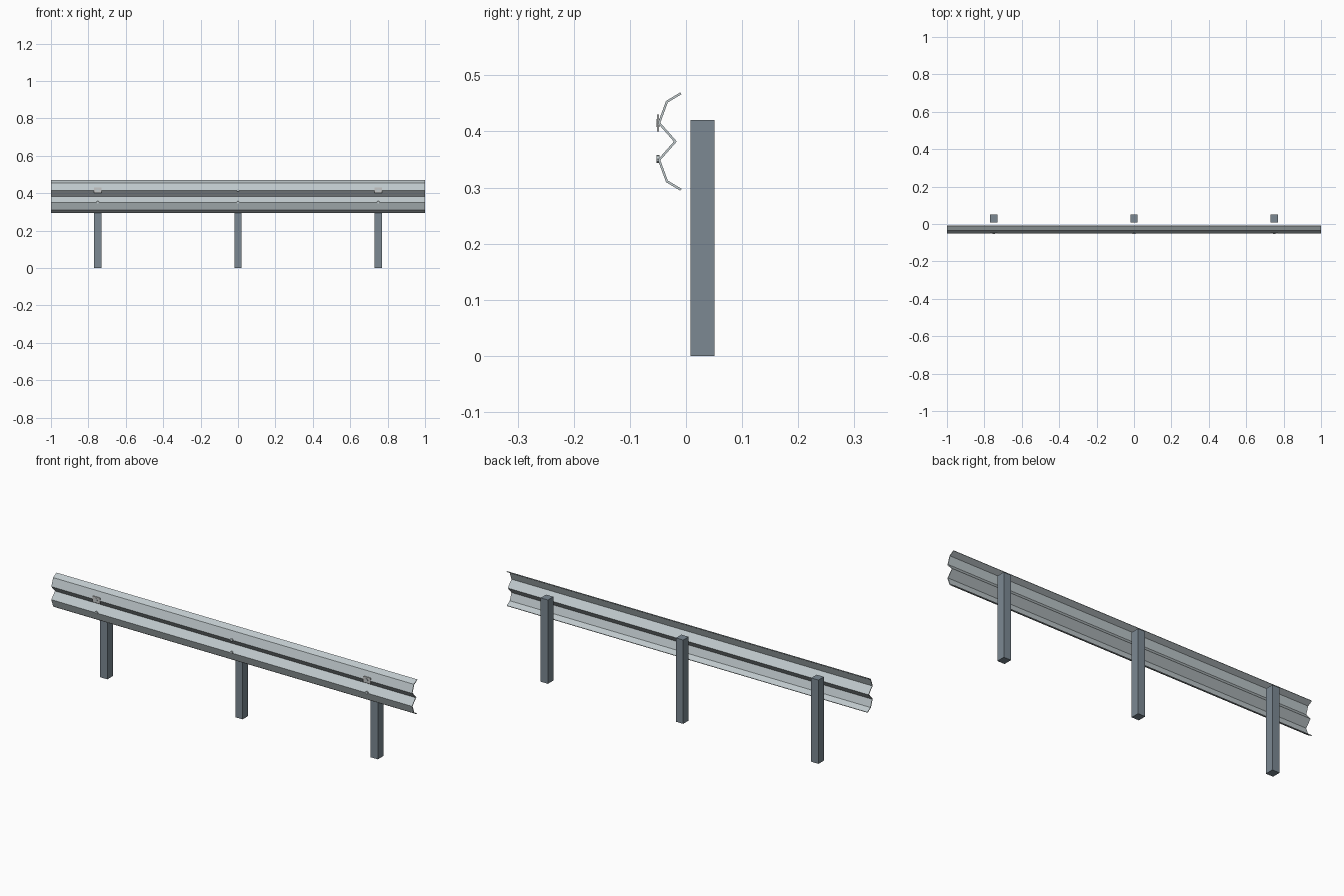
import bpy
import bmesh
from math import pi
from mathutils import Vector

cube = bpy.data.objects.get("Cube")
if cube:
    bpy.data.objects.remove(cube, do_unlink=True)


def material(name, colour):
    mat = bpy.data.materials.new(name)
    mat.use_nodes = True
    mat.diffuse_color = (*colour, 1)
    mat.node_tree.nodes["Principled BSDF"].inputs["Base Color"].default_value = (*colour, 1)
    return mat


steel = material("galvanised steel", (0.52, 0.58, 0.60))
post_grey = material("post blue grey", (0.20, 0.25, 0.29))
plate_grey = material("plate pale grey", (0.55, 0.56, 0.56))


def finish(name, bm, mat):
    bmesh.ops.recalc_face_normals(bm, faces=bm.faces)
    mesh = bpy.data.meshes.new(name)
    bm.to_mesh(mesh)
    bm.free()
    mesh.materials.append(mat)
    obj = bpy.data.objects.new(name, mesh)
    bpy.context.collection.objects.link(obj)
    return obj


def box(name, low, high, mat):
    bm = bmesh.new()
    bmesh.ops.create_cube(bm, size=1)
    low, high = Vector(low), Vector(high)
    for v in bm.verts:
        v.co = (low + high) / 2 + v.co * (high - low)
    return finish(name, bm, mat)


# Corrugated rail: upper half of the section, mirrored about its middle height
MIDDLE, THICKNESS = 0.382, 0.004
half = [(-0.009, 0.086), (-0.034, 0.071), (-0.048, 0.033)]
section = half + [(-0.019, 0)] + [(y, -z) for y, z in reversed(half)]
bm = bmesh.new()
rows = [[bm.verts.new((x, y, MIDDLE + z)) for y, z in section] for x in (-1, 1)]
for i in range(len(section) - 1):
    bm.faces.new((rows[0][i], rows[0][i + 1], rows[1][i + 1], rows[1][i]))
rail = finish("guard_rail", bm, steel)
solid = rail.modifiers.new("sheet thickness", "SOLIDIFY")
solid.thickness = THICKNESS
solid.offset = 0
solid.use_even_offset = True

for side, x in (("right", -0.75), ("middle", 0), ("left", 0.75)):
    # Square posts behind the rail
    box(f"{side}_post", (x - 0.02, 0.008, 0), (x + 0.02, 0.051, 0.42), post_grey)

    # Bolt heads on the two crests
    for level, z in (("upper", 0.415), ("lower", 0.351)):
        bm = bmesh.new()
        bmesh.ops.create_cone(bm, cap_ends=True, segments=8, radius1=0.007,
                              radius2=0.007, depth=0.006)
        bolt = finish(f"{side}_{level}_bolt", bm, steel)
        bolt.rotation_euler.x = pi / 2
        bolt.location = (x, -0.05, z)

    # Reflector plates over the end posts
    if x:
        box(f"{side}_reflector", (x - 0.02, -0.052, 0.4), (x + 0.02, -0.048, 0.43), plate_grey)
